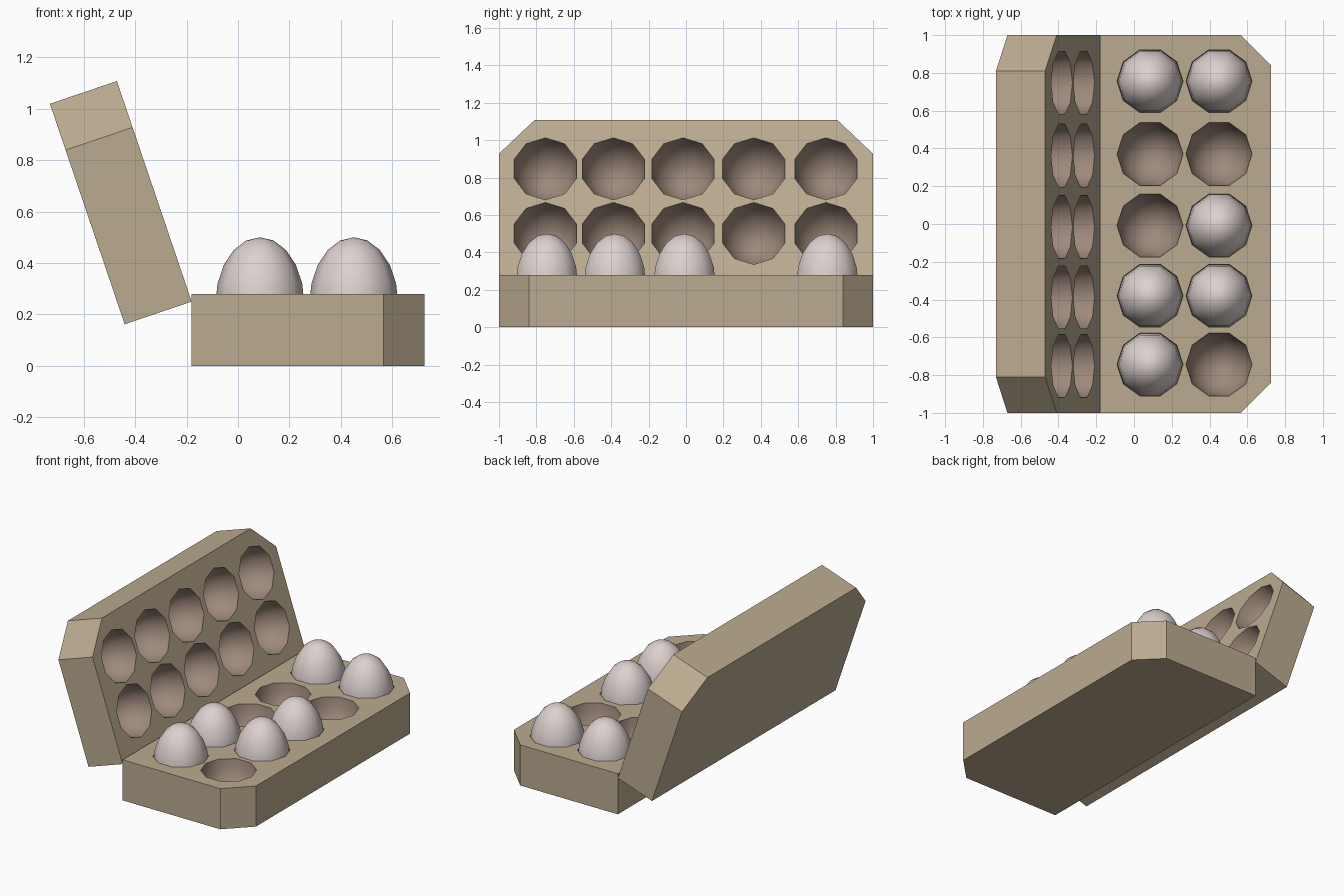
import bpy, bmesh, math
from mathutils import Matrix, Vector

if "Cube" in bpy.data.objects:
    bpy.data.objects.remove(bpy.data.objects["Cube"])

SEG = 10                      # sides of cups and eggs
LENGTH = 0.905                # carton half, hinge edge to outer edge
COLS = (0.265, 0.63)          # cup distance from the hinge edge
ROWS = (0.756, 0.37, -0.008, -0.38, -0.744)


def material(name, rgb):
    m = bpy.data.materials.new(name)
    m.diffuse_color = (*rgb, 1)
    m.use_nodes = True
    m.node_tree.nodes["Principled BSDF"].inputs["Base Color"].default_value = m.diffuse_color
    return m


carton = material("carton_tan", (0.50, 0.41, 0.28))
cup_mat = material("cup_brown", (0.34, 0.25, 0.20))
shell = material("egg_shell", (0.72, 0.64, 0.62))


def ring(bm, cx, cy, z, r):
    return [bm.verts.new((cx + r * math.cos(math.tau * i / SEG),
                          cy + r * math.sin(math.tau * i / SEG), z)) for i in range(SEG)]


def bridge(bm, a, b, mat=0, smooth=False):
    for i in range(len(a)):
        j = (i + 1) % len(a)
        f = bm.faces.new((a[i], a[j], b[j], b[i]))
        f.material_index, f.smooth = mat, smooth


def cap(bm, loop, tip, mat=0):
    for i in range(len(loop)):
        f = bm.faces.new((loop[i], loop[(i + 1) % len(loop)], tip))
        f.material_index, f.smooth = mat, True


def finish(bm, name, mats, matrix):
    bmesh.ops.transform(bm, matrix=matrix, verts=bm.verts)
    bmesh.ops.recalc_face_normals(bm, faces=bm.faces)
    me = bpy.data.meshes.new(name)
    bm.to_mesh(me)
    bm.free()
    for m in mats:
        me.materials.append(m)
    ob = bpy.data.objects.new(name, me)
    bpy.context.collection.objects.link(ob)


def carton_half(name, thick, chamfer, shift, matrix):
    """Chamfered tray: opening at z=0, hinge edge along x=0, ten round cups."""
    bm = bmesh.new()
    c = chamfer
    outline = [(0, -1), (LENGTH - c, -1), (LENGTH, c - 1),
               (LENGTH, 1 - c), (LENGTH - c, 1), (0, 1)]
    top = [bm.verts.new((x, y, 0)) for x, y in outline]
    low = [bm.verts.new((x, y, -thick)) for x, y in outline]
    bridge(bm, top, low)
    bm.faces.new(low)
    rims = [(x, y + shift, ring(bm, x, y + shift, 0, 0.175)) for x in COLS for y in ROWS]
    # opening face with holes
    edges = []
    for loop in [top] + [r[2] for r in rims]:
        for i in range(len(loop)):
            pair = (loop[i], loop[(i + 1) % len(loop)])
            edges.append(bm.edges.get(pair) or bm.edges.new(pair))
    bmesh.ops.triangle_fill(bm, edges=edges, use_beauty=True, normal=(0, 0, 1))
    # rounded cups
    for x, y, rim in rims:
        prev = rim
        for k in range(1, 5):
            a = math.pi / 2 * k / 5
            cur = ring(bm, x, y, -0.21 * math.sin(a), 0.175 * math.cos(a))
            bridge(bm, prev, cur, 1, True)
            prev = cur
        cap(bm, prev, bm.verts.new((x, y, -0.21)), 1)
    finish(bm, name, [carton, cup_mat], matrix)


def egg(name, x, y):
    bm = bmesh.new()
    n, prev = 10, None
    for k in range(1, n):
        a = math.pi * k / n
        h = 0.26 if k < n / 2 else 0.20
        cur = ring(bm, 0, 0, h * math.cos(a), 0.173 * math.sin(a))
        if prev:
            bridge(bm, prev, cur, 0, True)
        else:
            cap(bm, cur, bm.verts.new((0, 0, 0.26)))
        prev = cur
    cap(bm, prev, bm.verts.new((0, 0, -0.20)))
    finish(bm, name, [shell], Matrix.Translation((x, y, 0.24)))


# bottom tray
carton_half("bottom_tray", 0.28, 0.16, 0, Matrix.Translation((-0.18, 0, 0.28)))

# open lid, leaning back from the hinge
u = Vector((-0.29, 0, 0.855)).normalized()
w = Vector((u.z, 0, -u.x))
lid = Matrix(((u.x, 0, w.x, -0.18), (0, 1, 0, 0), (u.z, 0, w.z, 0.25), (0, 0, 0, 1)))
carton_half("lid", 0.275, 0.19, -0.008, lid)

# eggs, leaving four cups empty
EMPTY = {(0, 1), (1, 1), (0, 2), (1, 4)}
for ci, cx in enumerate(COLS):
    for ri, ry in enumerate(ROWS):
        if (ci, ri) not in EMPTY:
            egg(f"egg_{ci}_{ri}", cx - 0.18, ry)
